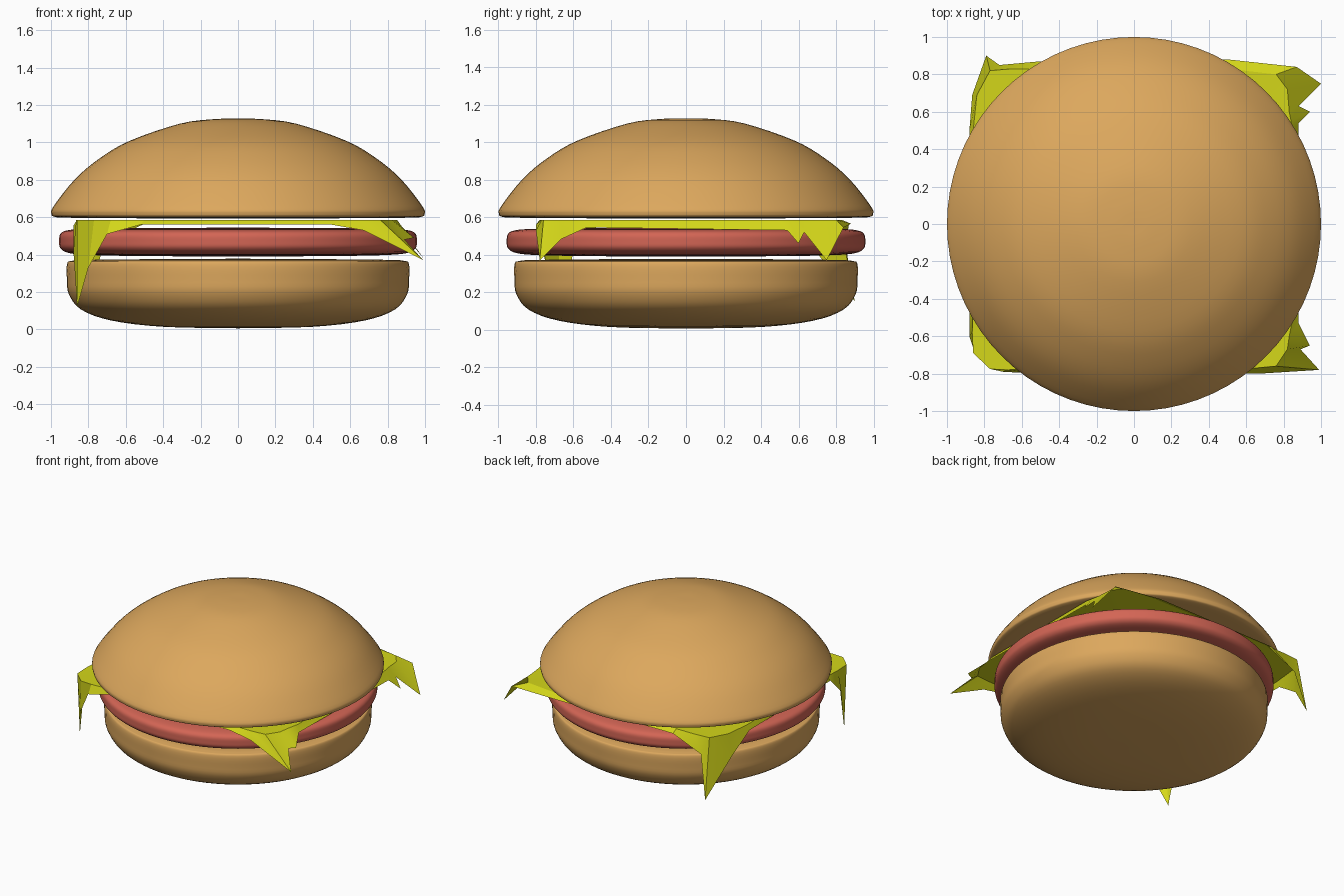
import bpy, bmesh, math
from mathutils import Vector

if "Cube" in bpy.data.objects:
    bpy.data.objects.remove(bpy.data.objects["Cube"])


def material(name, rgb):
    m = bpy.data.materials.new(name)
    m.diffuse_color = (*rgb, 1)
    m.use_nodes = True
    m.node_tree.nodes["Principled BSDF"].inputs["Base Color"].default_value = m.diffuse_color
    return m


def finish(name, bm, mat, angle):
    bmesh.ops.recalc_face_normals(bm, faces=bm.faces)
    me = bpy.data.meshes.new(name)
    bm.to_mesh(me)
    bm.free()
    me.materials.append(mat)
    ob = bpy.data.objects.new(name, me)
    bpy.context.collection.objects.link(ob)
    bpy.ops.object.select_all(action='DESELECT')
    ob.select_set(True)
    bpy.context.view_layer.objects.active = ob
    bpy.ops.object.shade_smooth_by_angle(angle=math.radians(angle))
    return ob


def spline(pts, steps=4):
    """Catmull-Rom curve through the profile points."""
    p = [Vector(a) for a in pts]
    p = [p[0]] + p + [p[-1]]
    out = []
    for i in range(1, len(p) - 2):
        a, b, c, d = p[i - 1:i + 3]
        for k in range(steps):
            t = k / steps
            out.append(0.5 * (2 * b + (c - a) * t + (2 * a - 5 * b + 4 * c - d) * t * t
                              + (3 * b - a - 3 * c + d) * t ** 3))
    return out + [p[-1]]


def lathe(name, pts, mat, sides=72):
    bm = bmesh.new()
    vs = [bm.verts.new((max(q.x, 0), 0, q.y)) for q in spline(pts)]
    es = [bm.edges.new(e) for e in zip(vs, vs[1:])]
    bmesh.ops.spin(bm, geom=vs + es, cent=(0, 0, 0), axis=(0, 0, 1),
                   angle=2 * math.pi, steps=sides, use_duplicate=False)
    bmesh.ops.remove_doubles(bm, verts=bm.verts, dist=1e-4)
    return finish(name, bm, mat, 50)


bread = material("bread", (0.72, 0.39, 0.11))
meat = material("meat", (0.65, 0.13, 0.09))
leaf = material("leaf", (0.66, 0.68, 0.01))

# Buns and patty: turned profiles (radius, height)
lathe("bottom_bun", [(0, .006), (.4, .014), (.68, .048), (.84, .107), (.905, .19),
                     (.915, .27), (.914, .35), (.89, .366), (.8, .372), (.4, .376), (0, .378)], bread)
lathe("patty", [(0, .39), (.5, .392), (.8, .398), (.91, .41), (.95, .435), (.956, .47),
                (.95, .51), (.91, .53), (.8, .538), (.5, .542), (0, .544)], meat)
lathe("top_bun", [(0, .592), (.5, .594), (.9, .597), (.98, .602), (.998, .618), (.985, .66),
                  (.87, .805), (.735, .918), (.575, 1.01), (.31, 1.1), (.13, 1.124), (0, 1.127)], bread)

# Leaf: flat sheet with four drooping corners; rows are inner fold xy, outer edge xyz
rim = [
    # front left corner
    (-.86, -.45, -.88, -.47, .555), (-.865, -.58, -.88, -.60, .42), (-.86, -.69, -.86, -.66, .12),
    (-.77, -.775, -.80, -.74, .33), (-.68, -.78, -.70, -.79, .51), (-.5, -.77, -.52, -.80, .56),
    # front right corner
    (.5, -.77, .50, -.80, .56), (.65, -.77, .67, -.80, .53), (.76, -.76, .99, -.78, .37),
    (.82, -.67, .89, -.67, .48), (.83, -.6, .94, -.65, .49), (.85, -.5, .88, -.53, .545),
    # back right corner
    (.85, .5, .88, .54, .53), (.84, .55, .94, .60, .46), (.83, .6, .88, .63, .52),
    (.82, .72, 1.0, .75, .37), (.76, .8, .87, .84, .545), (.5, .83, .50, .88, .565),
    # back left corner
    (-.5, .83, -.50, .87, .565), (-.65, .83, -.72, .85, .46), (-.77, .82, -.79, .90, .15),
    (-.84, .69, -.865, .69, .42), (-.86, .5, -.88, .50, .55),
]
bm = bmesh.new()
fold = [bm.verts.new((r[0], r[1], .586)) for r in rim]
edge = [bm.verts.new(r[2:]) for r in rim]
centre = bm.verts.new((0, 0, .57))
for i in range(len(rim)):
    j = (i + 1) % len(rim)
    bm.faces.new((centre, fold[i], fold[j]))
    bm.faces.new((fold[i], edge[i], edge[j], fold[j]))
finish("leaf_sheet", bm, leaf, 25)
